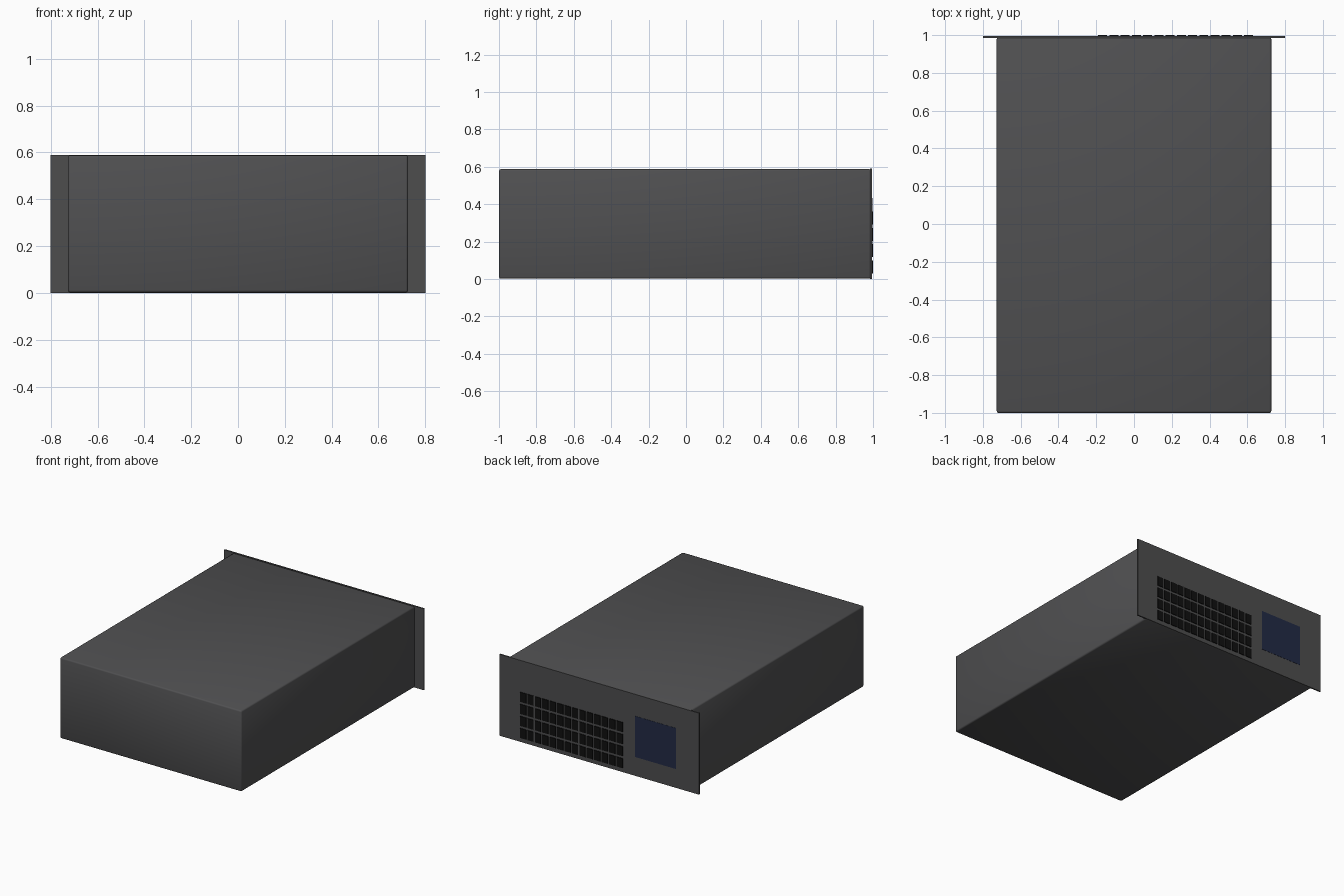
import bpy, math

if "Cube" in bpy.data.objects:
    bpy.data.objects.remove(bpy.data.objects["Cube"])


def material(name, rgb):
    m = bpy.data.materials.new(name)
    m.diffuse_color = (*rgb, 1)
    m.use_nodes = True
    m.node_tree.nodes["Principled BSDF"].inputs["Base Color"].default_value = m.diffuse_color
    return m


casing_grey = material("casing_grey", (0.08, 0.08, 0.083))
panel_grey = material("panel_grey", (0.075, 0.075, 0.076))
vent_black = material("vent_black", (0.005, 0.005, 0.005))
screen_blue = material("screen_blue", (0.016, 0.024, 0.06))


def box(name, x, y, z, mat, bevel=0.0, segments=2):
    """Box from (min, max) ranges on each axis, with optional rounded edges."""
    bpy.ops.mesh.primitive_cube_add(
        size=1, location=[(r[0] + r[1]) / 2 for r in (x, y, z)])
    ob = bpy.context.object
    ob.name = name
    ob.scale = [r[1] - r[0] for r in (x, y, z)]
    bpy.ops.object.transform_apply(location=False, rotation=False, scale=True)
    ob.data.materials.append(mat)
    if bevel:
        mod = ob.modifiers.new("rounded_edges", 'BEVEL')
        mod.width = bevel
        mod.segments = segments
        bpy.ops.object.shade_smooth()
    return ob


# main casing with small rounded edges
box("casing", (-0.727, 0.727), (-1.0, 0.988), (0.002, 0.588), casing_grey, 0.01)

# wide mounting panel
box("mounting_panel", (-0.8, 0.8), (0.985, 0.995), (0.0, 0.59), panel_grey)

# vent grid: 14 columns by 4 rows
for col in range(14):
    for row in range(4):
        x0 = -0.19 + col * 0.0595
        z0 = 0.03 + row * 0.0872
        box(f"vent_{col}_{row}", (x0, x0 + 0.0475), (0.991, 1.0),
            (z0, z0 + 0.07), vent_black)

# display screen
box("screen", (-0.617, -0.287), (0.99, 0.9965), (0.137, 0.433), screen_blue)
